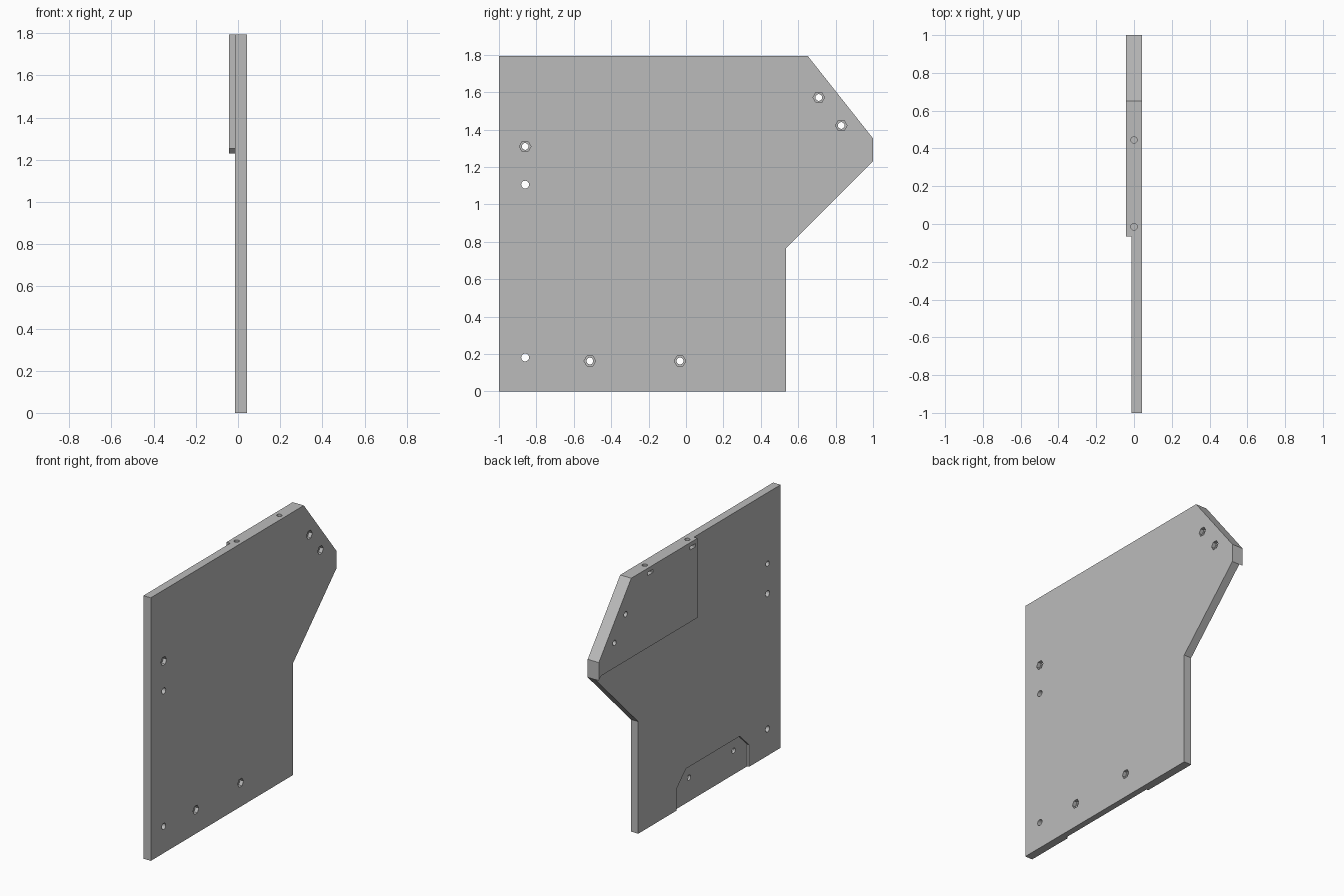
import bpy, bmesh
from math import pi
from mathutils import Matrix, Vector

cube = bpy.data.objects.get("Cube")
if cube:
    bpy.data.objects.remove(cube, do_unlink=True)

HALF = 0.042      # half of the full thickness
STEP = -0.014     # inner face of the thin plate
TOP = 1.795

grey = bpy.data.materials.new("plain grey")
grey.use_nodes = True
colour = (0.5, 0.5, 0.5, 1)
grey.diffuse_color = colour
grey.node_tree.nodes["Principled BSDF"].inputs["Base Color"].default_value = colour


def make_object(name, bm):
    bmesh.ops.recalc_face_normals(bm, faces=bm.faces)
    mesh = bpy.data.meshes.new(name)
    bm.to_mesh(mesh)
    bm.free()
    mesh.materials.append(grey)
    obj = bpy.data.objects.new(name, mesh)
    bpy.context.collection.objects.link(obj)
    return obj


def prism(name, outline, x0, x1):
    """Extrude a (y, z) outline from x0 to x1."""
    bm = bmesh.new()
    face = bm.faces.new([bm.verts.new((x0, y, z)) for y, z in outline])
    ext = bmesh.ops.extrude_face_region(bm, geom=[face])
    verts = [g for g in ext["geom"] if isinstance(g, bmesh.types.BMVert)]
    bmesh.ops.translate(bm, verts=verts, vec=(x1 - x0, 0, 0))
    return make_object(name, bm)


def rod(name, centre, radius, length, axis, sides=24):
    bm = bmesh.new()
    bmesh.ops.create_cone(bm, cap_ends=True, segments=sides, radius1=radius,
                          radius2=radius, depth=length)
    turn = Matrix.Rotation(pi / 2, 4, "Y") if axis == "X" else Matrix()
    bm.transform(Matrix.Translation(Vector(centre)) @ turn)
    return make_object(name, bm)


# Full-thickness side panel
panel = prism("side_panel", [(-1, 0), (0.535, 0), (0.535, 0.765), (1, 1.23),
                             (1, 1.353), (0.65, TOP), (-1, TOP)], -HALF, HALF)

# Remove the inner layer everywhere except the thick upper corner
cutters = [prism("step_cutter", [(-1.1, -0.1), (1.1, -0.1), (1.1, 1.13), (0.977, 1.253),
                                 (-0.065, 1.253), (-0.065, 1.9), (-1.1, 1.9)], -0.1, STEP)]

# Shallow recess with clipped corners along the bottom edge
cutters.append(prism("recess_cutter", [(-0.66, -0.1), (0.12, -0.1), (0.12, 0.15), (0.02, 0.247),
                                       (-0.56, 0.247), (-0.66, 0.15)], -0.1, STEP + 0.014))

# Plain through holes
for y, z in [(-0.86, 1.106), (-0.86, 0.182)]:
    cutters.append(rod("hole_cutter", (0, y, z), 0.021, 0.3, "X"))

# Through holes with a hexagonal pocket on the outer face
for y, z in [(0.71, 1.572), (0.83, 1.422), (-0.86, 1.31), (-0.514, 0.163), (-0.032, 0.163)]:
    cutters.append(rod("hole_cutter", (0, y, z), 0.018, 0.3, "X"))
    cutters.append(rod("pocket_cutter", (HALF, y, z), 0.031, 0.05, "X", 6))

# Screw holes in the top edge, each crossing a nut slot
for y in (-0.015, 0.445):
    cutters.append(rod("top_hole_cutter", (0, y, TOP), 0.017, 0.24, "Z"))
    slot = [(y - 0.03, 1.745), (y + 0.03, 1.745), (y + 0.03, 1.767), (y - 0.03, 1.767)]
    cutters.append(prism("slot_cutter", slot, -0.1, 0.027))

for cutter in cutters:
    cutter.hide_render = True
    mod = panel.modifiers.new("cut", "BOOLEAN")
    mod.operation = "DIFFERENCE"
    mod.solver = "EXACT"
    mod.object = cutter

# Bake the cuts and discard the cutters
bpy.context.view_layer.update()
graph = bpy.context.evaluated_depsgraph_get()
baked = bpy.data.meshes.new_from_object(panel.evaluated_get(graph))
panel.modifiers.clear()
panel.data = baked
baked.materials.clear()
baked.materials.append(grey)
for cutter in cutters:
    bpy.data.objects.remove(cutter, do_unlink=True)

# Smooth hole walls, sharp panel edges
for obj in bpy.context.selected_objects:
    obj.select_set(False)
panel.select_set(True)
bpy.context.view_layer.objects.active = panel
bpy.ops.object.shade_smooth_by_angle(angle=pi / 6)
